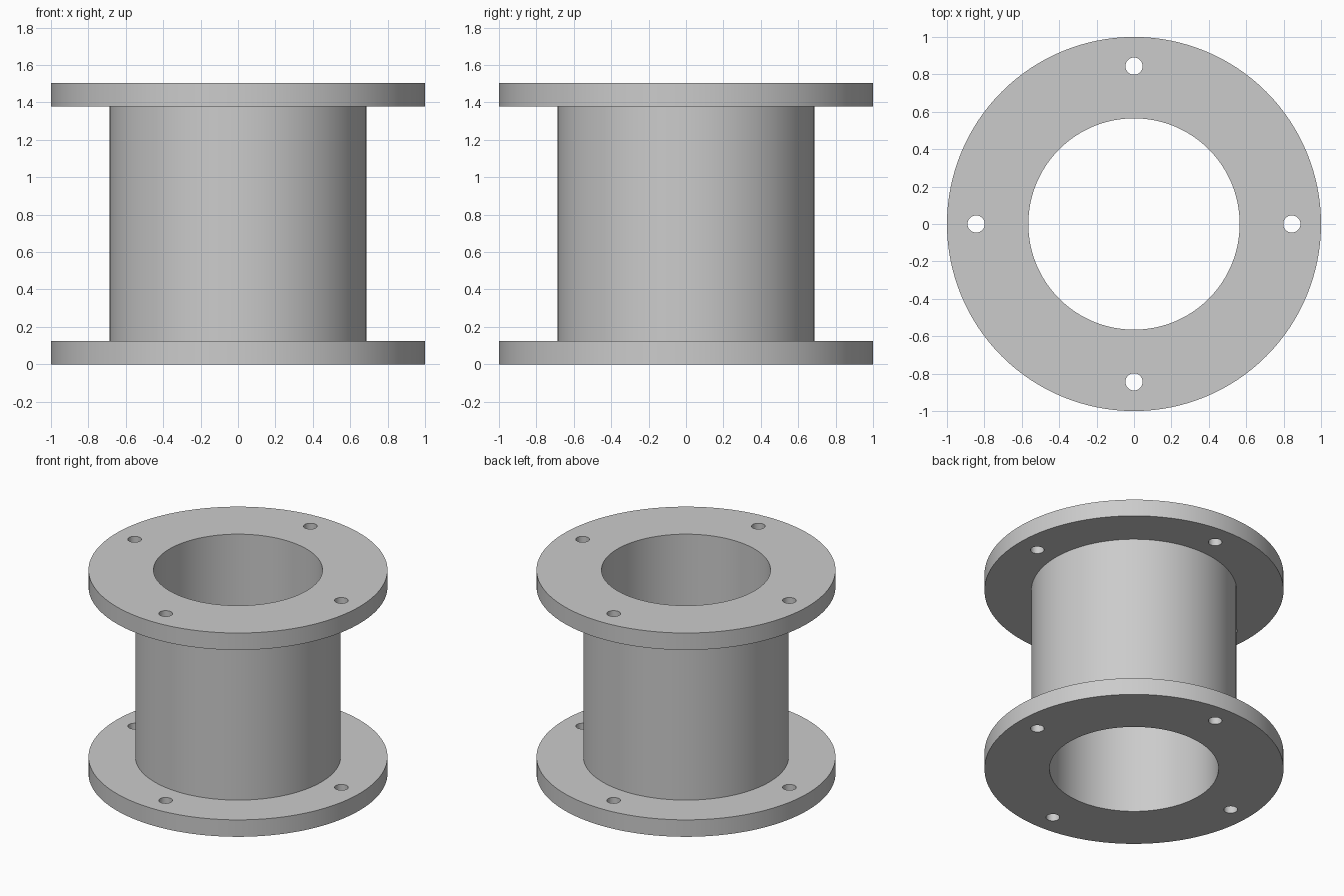
import bpy
import bmesh
from math import cos, sin, pi, radians
from mathutils import Matrix

cube = bpy.data.objects.get("Cube")
if cube:
    bpy.data.objects.remove(cube, do_unlink=True)

FLANGE_R, TUBE_R, BORE_R = 1.0, 0.687, 0.565
HEIGHT, FLANGE_T = 1.504, 0.125
BOLT_CIRCLE, BOLT_R = 0.844, 0.046
SEGMENTS = 128

# Plain grey metal
grey = bpy.data.materials.new("grey_metal")
grey.use_nodes = True
color = (0.6, 0.6, 0.6, 1.0)
grey.diffuse_color = color
grey.node_tree.nodes["Principled BSDF"].inputs["Base Color"].default_value = color


def make_object(name, bm):
    bmesh.ops.recalc_face_normals(bm, faces=bm.faces)
    mesh = bpy.data.meshes.new(name)
    bm.to_mesh(mesh)
    bm.free()
    mesh.materials.append(grey)
    obj = bpy.data.objects.new(name, mesh)
    bpy.context.collection.objects.link(obj)
    return obj


def lathe(name, profile):
    """Revolve a closed (radius, height) profile about z."""
    bm = bmesh.new()
    rings = []
    for r, z in profile:
        angles = [2 * pi * i / SEGMENTS for i in range(SEGMENTS)]
        rings.append([bm.verts.new((r * cos(a), r * sin(a), z)) for a in angles])
    for k, ring in enumerate(rings):
        above = rings[(k + 1) % len(rings)]
        for i in range(SEGMENTS):
            j = (i + 1) % SEGMENTS
            bm.faces.new((ring[i], ring[j], above[j], above[i]))
    return make_object(name, bm)


# Hollow tube with a flange at each end
top = HEIGHT - FLANGE_T
spool = lathe("flanged_tube", [
    (BORE_R, 0), (FLANGE_R, 0), (FLANGE_R, FLANGE_T), (TUBE_R, FLANGE_T),
    (TUBE_R, top), (FLANGE_R, top), (FLANGE_R, HEIGHT), (BORE_R, HEIGHT)])

# Four bolt holes through both flanges
bm = bmesh.new()
for i in range(4):
    a = i * pi / 2
    place = Matrix.Translation((BOLT_CIRCLE * cos(a), BOLT_CIRCLE * sin(a), HEIGHT / 2))
    bmesh.ops.create_cone(bm, cap_ends=True, segments=32, radius1=BOLT_R,
                          radius2=BOLT_R, depth=HEIGHT + 0.2, matrix=place)
cutter = make_object("bolt_hole_cutter", bm)
cutter.hide_render = True

holes = spool.modifiers.new("bolt_holes", "BOOLEAN")
holes.operation = "DIFFERENCE"
holes.solver = "EXACT"
holes.object = cutter

bpy.ops.object.select_all(action="DESELECT")
spool.select_set(True)
bpy.context.view_layer.objects.active = spool
bpy.ops.object.modifier_apply(modifier=holes.name)
bpy.data.objects.remove(cutter, do_unlink=True)

# Smooth walls, crisp rims
bpy.ops.object.shade_smooth_by_angle(angle=radians(30))
